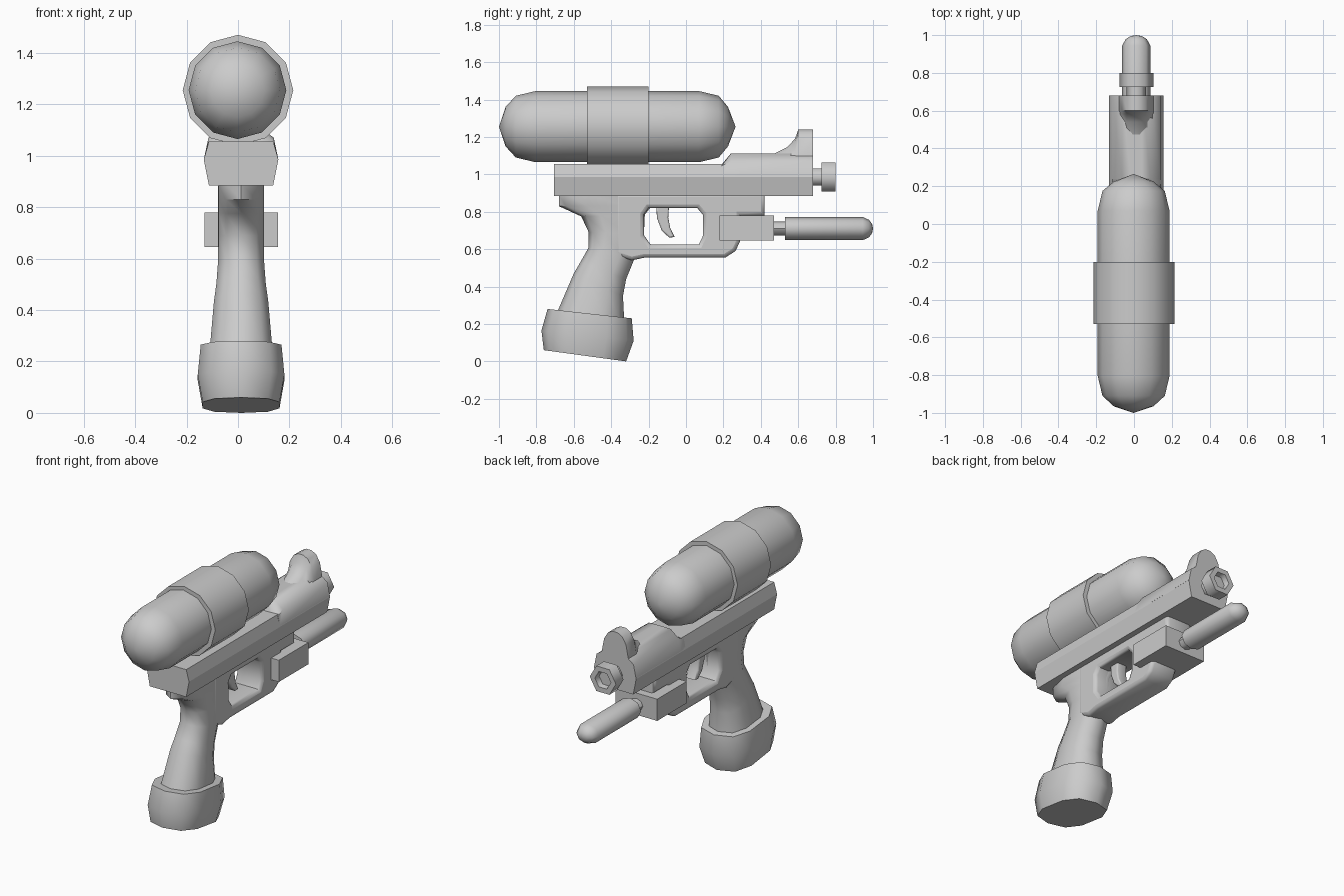
import bpy, bmesh
from math import sin, cos, pi, radians
from mathutils import Vector

if "Cube" in bpy.data.objects:
    bpy.data.objects.remove(bpy.data.objects["Cube"])

CX = 0.012  # centre plane of the gun body


def smooth(obj, angle):
    bpy.ops.object.select_all(action='DESELECT')
    obj.select_set(True)
    bpy.context.view_layer.objects.active = obj
    bpy.ops.object.shade_smooth_by_angle(angle=radians(angle))


def loft(name, rings, angle=40):
    """Skin a list of equal-length closed rings and cap both ends."""
    bm = bmesh.new()
    loops = [[bm.verts.new(p) for p in ring] for ring in rings]
    n = len(loops[0])
    for a, b in zip(loops, loops[1:]):
        for i in range(n):
            j = (i + 1) % n
            bm.faces.new((a[i], a[j], b[j], b[i]))
    bm.faces.new(loops[0])
    bm.faces.new(loops[-1])
    bmesh.ops.remove_doubles(bm, verts=bm.verts, dist=1e-4)
    bmesh.ops.recalc_face_normals(bm, faces=bm.faces)
    mesh = bpy.data.meshes.new(name)
    bm.to_mesh(mesh)
    bm.free()
    obj = bpy.data.objects.new(name, mesh)
    bpy.context.collection.objects.link(obj)
    smooth(obj, angle)
    return obj


def lathe(name, profile, x, z, sides, angle=40, sx=1.0):
    """Turn (y, radius) pairs round an axis along y."""
    rings = [[(x + sx * r * cos(2 * pi * i / sides), y, z + r * sin(2 * pi * i / sides))
              for i in range(sides)] for y, r in profile]
    return loft(name, rings, angle)


def mirrored(half, y):
    """Closed xz section from its right half, listed bottom to top."""
    left = [(-x, z) for x, z in reversed(half)]
    return [(CX + x, y, z) for x, z in half + left]


def oval(rear, front, width, sides=10, power=0.8):
    """Tilted rounded section between a rear and a front point (y, z)."""
    a, b = Vector((CX, *rear)), Vector((CX, *front))
    mid, half = (a + b) / 2, (b - a) / 2
    f = lambda v: abs(v) ** power * (1 if v > 0 else -1)
    ring = []
    for i in range(sides):
        t = 2 * pi * i / sides
        ring.append(mid + half * f(cos(t)) + Vector((width * f(sin(t)), 0, 0)))
    return ring


def plate(name, outlines, half_width, bevel):
    """Side outlines (y, z), holes included, extruded across x with round edges."""
    cu = bpy.data.curves.new(name, 'CURVE')
    cu.dimensions, cu.fill_mode = '2D', 'BOTH'
    cu.extrude, cu.bevel_depth = half_width - bevel, bevel
    cu.offset, cu.bevel_resolution = -bevel, 1
    for pts in outlines:
        s = cu.splines.new('POLY')
        s.points.add(len(pts) - 1)
        for p, (y, z) in zip(s.points, pts):
            p.co = (y, z, 0, 1)
        s.use_cyclic_u = True
    obj = bpy.data.objects.new(name, cu)
    obj.location.x = CX
    obj.rotation_euler = (pi / 2, 0, pi / 2)
    bpy.context.collection.objects.link(obj)
    bpy.ops.object.select_all(action='DESELECT')
    obj.select_set(True)
    bpy.context.view_layer.objects.active = obj
    bpy.ops.object.convert(target='MESH')
    obj = bpy.context.view_layer.objects.active
    smooth(obj, 50)
    return obj


# Water tank and the band round it
lathe("water_tank", [(-1.0, 0), (-0.965, 0.105), (-0.91, 0.165), (-0.805, 0.19),
                     (0.07, 0.19), (0.175, 0.165), (0.225, 0.105), (0.265, 0)],
      -0.002, 1.255, 12, 60)
lathe("tank_band", [(-0.53, 0.215), (-0.2, 0.215)], 0, 1.255, 12)

# Six-sided receiver running the whole length
hexagon = [(0.125, 0.885), (0.145, 0.985), (0.125, 1.055)]
loft("receiver", [mirrored(hexagon, y) for y in (-0.705, 0.68)], 20)

# Raised rounded barrel top and the front sight
low = [(0.143, 0.99), (0.13, 1.045), (0.07, 1.05), (0.03, 1.052)]
high = [(0.144, 0.99), (0.127, 1.07), (0.075, 1.11), (0.03, 1.112)]
loft("barrel_top", [mirrored(low, 0.19), mirrored(high, 0.24), mirrored(high, 0.68)], 50)


def arch(y, h):
    return mirrored([(0.1, 1.0), (0.095, 1.08), (0.075, max(1.085, h - 0.06)),
                     (0.05, h - 0.018), (0.018, h)], y)


loft("front_sight", [arch(0.47, 1.11), arch(0.54, 1.145), arch(0.583, 1.19),
                     arch(0.6, 1.24), arch(0.68, 1.24)], 50)

# Nozzle with recessed mouth
lathe("nozzle", [(0.66, 0.052), (0.725, 0.052), (0.725, 0.09), (0.80, 0.09),
                 (0.80, 0.055), (0.765, 0.05)], CX, 0.985, 6, 65)

# Pump: block, rod and rounded handle
block = [(0.143, 0.645), (0.143, 0.78)]
loft("pump_block", [mirrored(block, y) for y in (0.18, 0.47)])
lathe("pump_rod", [(0.45, 0.037), (0.55, 0.037)], CX, 0.71, 8, 50, 1.2)
lathe("pump_handle", [(0.53, 0.062), (0.945, 0.062), (0.978, 0.047), (0.995, 0.025), (1.0, 0)],
      CX, 0.71, 8, 60, 1.2)

# Lower frame with the trigger opening
frame = [(-0.38, 0.9), (0.42, 0.9), (0.42, 0.78), (0.29, 0.78), (0.29, 0.645),
         (0.265, 0.59), (0.21, 0.555), (-0.22, 0.555), (-0.29, 0.54), (-0.38, 0.57)]
opening = [(-0.225, 0.785), (-0.2, 0.82), (0.06, 0.82), (0.09, 0.785),
           (0.09, 0.67), (0.068, 0.625), (-0.19, 0.625), (-0.225, 0.675)]
plate("trigger_frame", [frame, opening], 0.09, 0.02)

# Curved trigger
plate("trigger", [[(-0.16, 0.84), (-0.155, 0.765), (-0.13, 0.7), (-0.09, 0.662), (-0.06, 0.665),
                   (-0.085, 0.715), (-0.095, 0.77), (-0.09, 0.84)]], 0.035, 0.008)

# Grip, flaring into the receiver at the top
loft("grip", [oval((-0.69, 0.26), (-0.33, 0.21), 0.127),
              oval((-0.60, 0.47), (-0.337, 0.35), 0.11),
              oval((-0.565, 0.53), (-0.32, 0.44), 0.1),
              oval((-0.52, 0.61), (-0.275, 0.55), 0.093),
              oval((-0.52, 0.69), (-0.225, 0.68), 0.092),
              oval((-0.56, 0.775), (-0.22, 0.785), 0.092),
              oval((-0.68, 0.83), (-0.18, 0.835), 0.092),
              oval((-0.68, 0.89), (-0.15, 0.89), 0.092)], 60)

# Bulging grip base
loft("grip_base", [oval((-0.76, 0.06), (-0.32, 0.0), 0.155, 10, 0.75),
                   oval((-0.773, 0.165), (-0.28, 0.11), 0.175, 10, 0.75),
                   oval((-0.74, 0.28), (-0.29, 0.23), 0.163, 10, 0.75)], 50)
